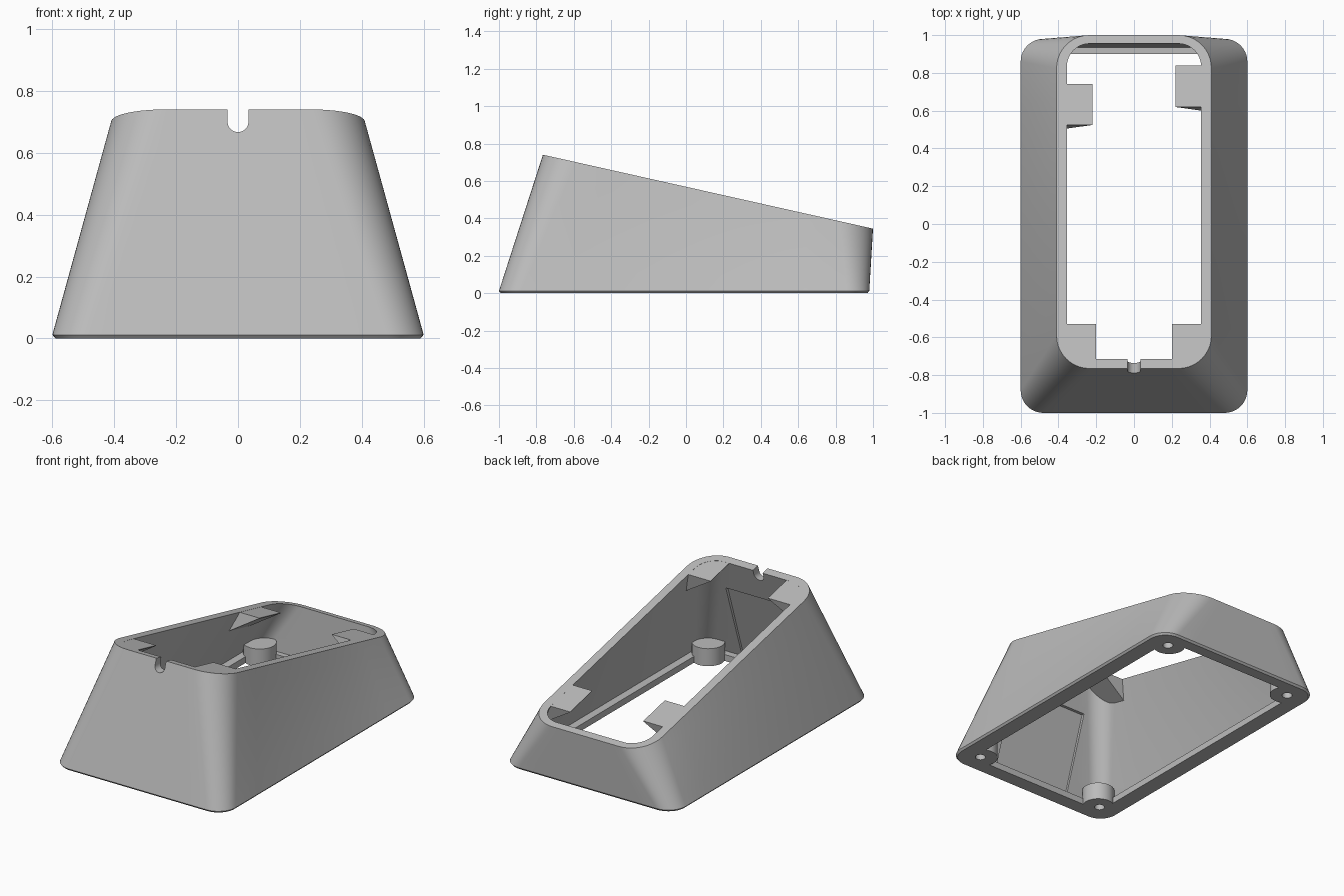
import bpy, bmesh, math
from mathutils import Vector

cube = bpy.data.objects.get("Cube")
if cube:
    bpy.data.objects.remove(cube, do_unlink=True)

grey = bpy.data.materials.new("plain grey")
grey.use_nodes = True
grey.diffuse_color = (0.5, 0.5, 0.5, 1)
grey.node_tree.nodes["Principled BSDF"].inputs["Base Color"].default_value = (0.5, 0.5, 0.5, 1)

SLOPE = -0.224          # fall of the top plane towards the back


def top_z(y):
    return 0.569 + SLOPE * y


def finish(name, bm):
    bmesh.ops.recalc_face_normals(bm, faces=bm.faces)
    mesh = bpy.data.meshes.new(name)
    bm.to_mesh(mesh)
    bm.free()
    obj = bpy.data.objects.new(name, mesh)
    bpy.context.collection.objects.link(obj)
    mesh.materials.append(grey)
    return obj


def activate(obj):
    bpy.ops.object.select_all(action='DESELECT')
    obj.select_set(True)
    bpy.context.view_layer.objects.active = obj


def boolean(obj, tool, operation):
    tool.hide_render = True
    mod = obj.modifiers.new("bool", 'BOOLEAN')
    mod.operation = operation
    mod.solver = 'EXACT'
    mod.object = tool
    activate(obj)
    bpy.ops.object.modifier_apply(modifier=mod.name)
    bpy.data.objects.remove(tool, do_unlink=True)


def rounded_rect(x, y0, y1, r, arc=10, side=8):
    """Rounded rectangle outline with evenly divided straight sides."""
    pts = []
    corners = [(x - r, y1 - r), (r - x, y1 - r), (r - x, y0 + r), (x - r, y0 + r)]
    for i, c in enumerate(corners):
        for k in range(arc + 1):
            a = math.pi / 2 * (i + k / arc)
            pts.append(Vector((c[0] + r * math.cos(a), c[1] + r * math.sin(a))))
        a = math.pi / 2 * (i + 1)
        nxt = Vector(corners[(i + 1) % 4]) + r * Vector((math.cos(a), math.sin(a)))
        start = pts[-1]
        pts += [start.lerp(nxt, k / side) for k in range(1, side)]
    return pts


def flat(outline, z):
    return [Vector((p.x, p.y, z)) for p in outline]


def sloped(outline):
    return [Vector((p.x, p.y, top_z(p.y))) for p in outline]


def blend(a, b, steps):
    return [[p.lerp(q, k / steps) for p, q in zip(a, b)] for k in range(1, steps)]


def cylinder(name, x, y, z0, z1, r, sides=32):
    bm = bmesh.new()
    bmesh.ops.create_cone(bm, cap_ends=True, segments=sides, radius1=r, radius2=r, depth=z1 - z0)
    bmesh.ops.translate(bm, verts=bm.verts, vec=(x, y, (z0 + z1) / 2))
    return finish(name, bm)


def prism(name, ring_a, ring_b):
    bm = bmesh.new()
    a = [bm.verts.new(p) for p in ring_a]
    b = [bm.verts.new(p) for p in ring_b]
    bm.faces.new(a)
    bm.faces.new(b[::-1])
    for i in range(len(a)):
        j = (i + 1) % len(a)
        bm.faces.new((a[i], b[i], b[j], a[j]))
    return finish(name, bm)


# Hollow housing with a bottom flange, lofted as one closed band
base = flat(rounded_rect(0.6, -1.0, 0.98, 0.12), 0.012)
rim_out = sloped(rounded_rect(0.41, -0.765, 1.0, 0.175))
rim_in = sloped(rounded_rect(0.355, -0.715, 0.955, 0.12))
foot_in = flat(rounded_rect(0.54, -0.945, 0.935, 0.09), 0.04)
lip = rounded_rect(0.49, -0.9, 0.9, 0.06)
rings = [flat(rounded_rect(0.59, -0.99, 0.97, 0.11), 0), base]
rings += blend(base, rim_out, 6) + [rim_out, rim_in]
rings += blend(rim_in, foot_in, 6) + [foot_in, flat(lip, 0.04), flat(lip, 0)]
bm = bmesh.new()
loops = [[bm.verts.new(p) for p in ring] for ring in rings]
for a, b in zip(loops, loops[1:] + loops[:1]):
    for i in range(len(a)):
        j = (i + 1) % len(a)
        bm.faces.new((a[i], a[j], b[j], b[i]))
housing = finish("housing", bm)

# Corner screw bosses with blind holes
for sx in (-1, 1):
    for y in (-0.865, 0.86):
        boolean(housing, cylinder("boss", sx * 0.45, y, 0, 0.11, 0.095), 'UNION')
        boolean(housing, cylinder("screw_hole", sx * 0.46, y, -0.05, 0.09, 0.03), 'DIFFERENCE')

# Cable slot with a round bottom in the front rim
arch = [(0.034 * math.cos(math.pi * (1 + k / 12)), 0.701 + 0.034 * math.sin(math.pi * (1 + k / 12)))
        for k in range(13)]
arch += [(0.034, 0.9), (-0.034, 0.9)]
slot = prism("slot", [(x, -0.9, z) for x, z in arch], [(x, -0.6, z) for x, z in arch])
boolean(housing, slot, 'DIFFERENCE')

# Shallow recess inside the front wall, following its lean
recess = [(y, z) for y, z in ((-0.953, 0.06), (-0.8, 0.53), (-0.7, 0.53), (-0.85, 0.06))]
panel = prism("recess", [(-0.27, y, z) for y, z in recess], [(0.27, y, z) for y, z in recess])
boolean(housing, panel, 'DIFFERENCE')

activate(housing)
bpy.ops.object.shade_smooth_by_angle(angle=math.radians(30))


# Wedge brackets under the rim, flush with the sloped top
def wedge(name, plan, side):
    tip = min(x for x, y in plan)
    top, under = [], []
    for x, y in plan:
        d = (x - tip) * 0.8 + 0.004
        z = top_z(y) - 0.0005
        top.append((side * x, y, z))
        under.append((side * (x + 0.35 * d), y + SLOPE * d, z - d))
    return prism(name, top, under)


def tab_plan(y0, y1):
    return [(0.22, y0), (0.37, y0), (0.37, y1), (0.22, y1)]


corner = [(0.2, -0.53), (0.37, -0.53), (0.36, -0.66), (0.31, -0.72), (0.2, -0.735)]
wedge("right_rear_tab", tab_plan(0.525, 0.74), -1)
wedge("left_rear_tab", tab_plan(0.62, 0.84), 1)
wedge("right_front_corner_bracket", corner, -1)
wedge("left_front_corner_bracket", corner, 1)
